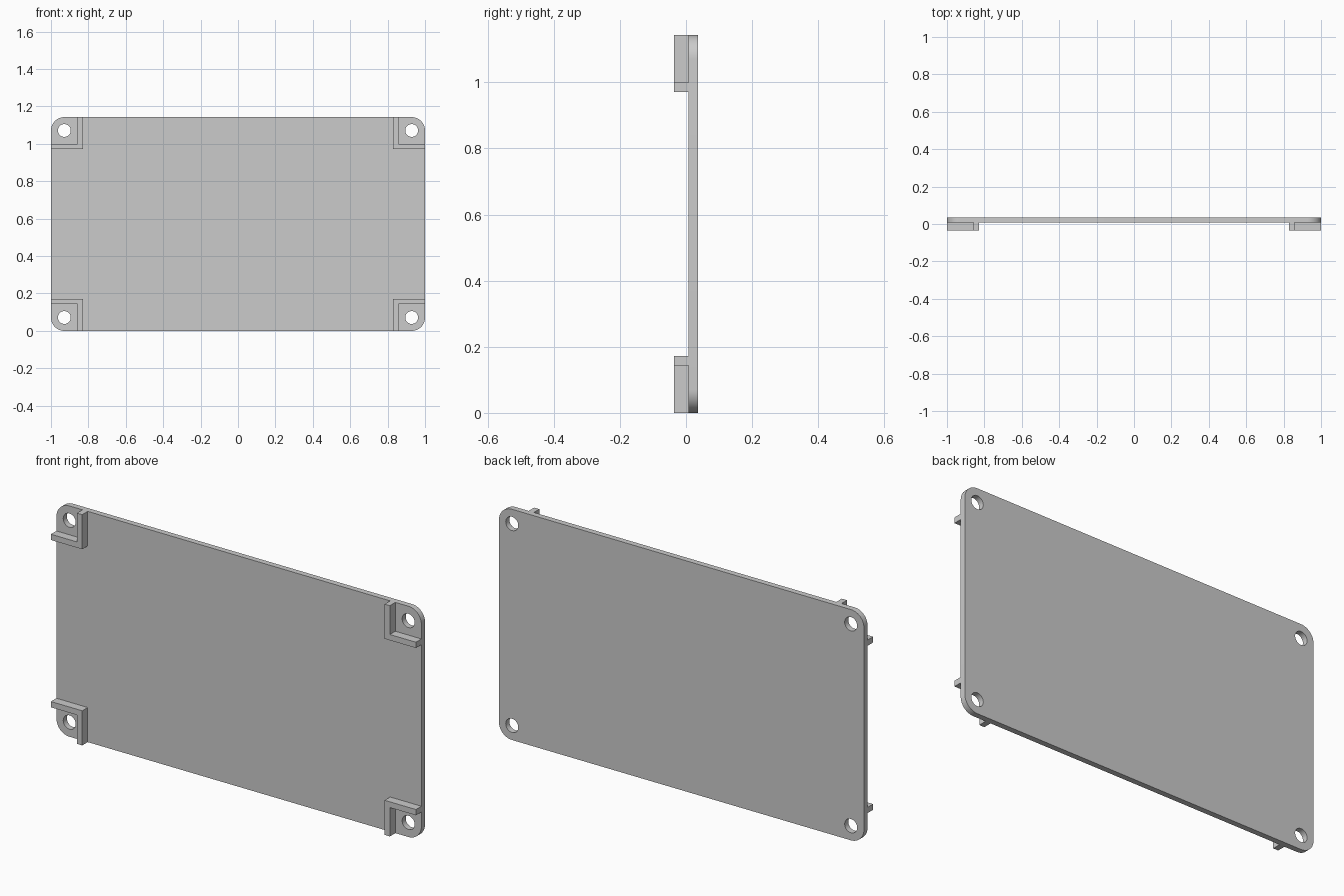
import bpy, bmesh, math

MM = 2 / 70                      # design unit: the panel is 70 x 40 units
W, H = 35 * MM, 20 * MM          # half width, half height
FRONT, SEAM, BACK = -1.25 * MM, 0.25 * MM, 1.25 * MM
CORNER, HOLE = 2.5 * MM, 1.2 * MM

if "Cube" in bpy.data.objects:
    bpy.data.objects.remove(bpy.data.objects["Cube"])

grey = bpy.data.materials.new("plain grey")
grey.use_nodes = True
colour = (0.6, 0.6, 0.6, 1)
grey.diffuse_color = colour
grey.node_tree.nodes["Principled BSDF"].inputs["Base Color"].default_value = colour


def arc(cx, cy, r, start, sweep, steps):
    return [(cx + r * math.cos(start + sweep * i / steps),
             cy + r * math.sin(start + sweep * i / steps)) for i in range(steps + 1)]


def activate(obj):
    bpy.ops.object.select_all(action="DESELECT")
    obj.select_set(True)
    bpy.context.view_layer.objects.active = obj


# Rounded panel outline with a screw hole concentric to each corner
corners = [(sx * (W - CORNER), sy * (H - CORNER))
           for sx, sy in ((1, 1), (-1, 1), (-1, -1), (1, -1))]
outline = []
for i, (cx, cy) in enumerate(corners):
    outline += arc(cx, cy, CORNER, i * math.pi / 2, math.pi / 2, 12)
loops = [outline] + [arc(cx, cy, HOLE, 0, math.tau, 32)[:-1] for cx, cy in corners]

curve = bpy.data.curves.new("panel", "CURVE")
curve.dimensions = "2D"
curve.fill_mode = "BOTH"
curve.extrude = (BACK - SEAM) / 2
for loop in loops:
    spline = curve.splines.new("POLY")
    spline.points.add(len(loop) - 1)
    for point, (x, y) in zip(spline.points, loop):
        point.co = (x, y, 0, 1)
    spline.use_cyclic_u = True
panel = bpy.data.objects.new("panel", curve)
bpy.context.collection.objects.link(panel)
panel.rotation_euler.x = math.pi / 2
panel.location = (0, (SEAM + BACK) / 2, H)
activate(panel)
bpy.ops.object.convert(target="MESH")
panel = bpy.context.object
bm = bmesh.new()
bm.from_mesh(panel.data)
bmesh.ops.remove_doubles(bm, verts=bm.verts, dist=1e-5)
bmesh.ops.recalc_face_normals(bm, faces=bm.faces)
bm.to_mesh(panel.data)
bm.free()
panel.data.materials.clear()
panel.data.materials.append(grey)
bpy.ops.object.shade_smooth_by_angle(angle=math.radians(30))

# L-shaped locating rib, mirrored to all four corners
inner, outer = 5 * MM, 6 * MM
profile = [(W, H - inner), (W - inner, H - inner), (W - inner, H),
           (W - outer, H), (W - outer, H - outer), (W, H - outer)]
bm = bmesh.new()
face = bm.faces.new([bm.verts.new((x, SEAM, z)) for x, z in profile])
result = bmesh.ops.extrude_face_region(bm, geom=[face], use_keep_orig=True)
bmesh.ops.translate(bm, vec=(0, FRONT - SEAM, 0),
                    verts=[v for v in result["geom"] if isinstance(v, bmesh.types.BMVert)])
bmesh.ops.recalc_face_normals(bm, faces=bm.faces)
mesh = bpy.data.meshes.new("corner_ribs")
bm.to_mesh(mesh)
bm.free()
mesh.materials.append(grey)
ribs = bpy.data.objects.new("corner_ribs", mesh)
bpy.context.collection.objects.link(ribs)
ribs.location.z = H
mirror = ribs.modifiers.new("four corners", "MIRROR")
mirror.use_axis = (True, False, True)
